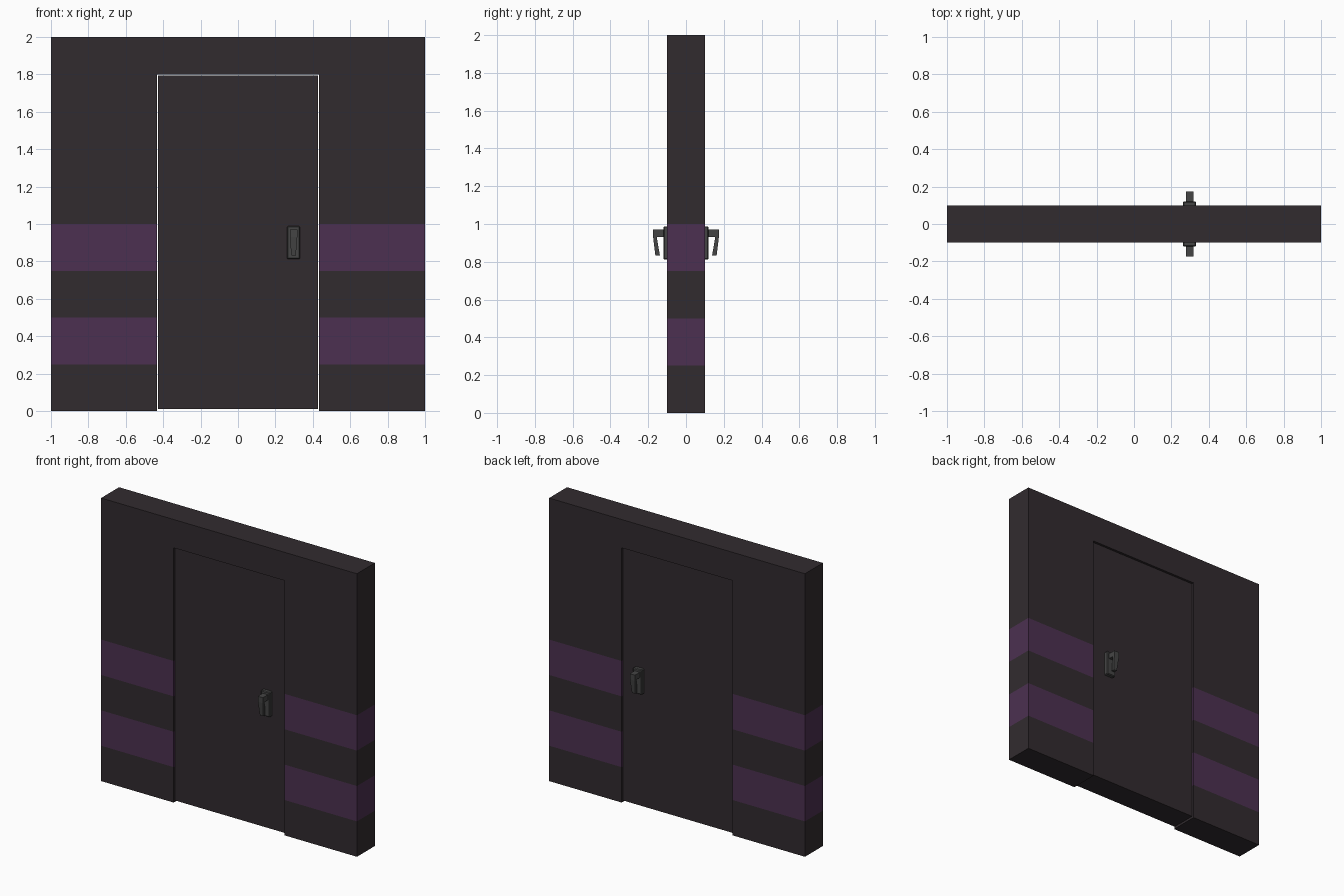
import bpy, bmesh
from mathutils import Vector

if "Cube" in bpy.data.objects:
    bpy.data.objects.remove(bpy.data.objects["Cube"])


def material(name, r, g, b):
    m = bpy.data.materials.new(name)
    m.diffuse_color = (r, g, b, 1)
    m.use_nodes = True
    m.node_tree.nodes["Principled BSDF"].inputs["Base Color"].default_value = m.diffuse_color
    return m


DARK = material("charcoal", 0.031, 0.024, 0.028)
PURPLE = material("purple", 0.072, 0.030, 0.082)
METAL = material("dark_metal", 0.06, 0.06, 0.06)


def finish(bm, name, *mats):
    bmesh.ops.recalc_face_normals(bm, faces=bm.faces)
    mesh = bpy.data.meshes.new(name)
    bm.to_mesh(mesh)
    bm.free()
    for m in mats:
        mesh.materials.append(m)
    ob = bpy.data.objects.new(name, mesh)
    bpy.context.collection.objects.link(ob)
    return ob


def extrude(points, offset):
    """Closed profile extruded along an offset vector."""
    bm = bmesh.new()
    face = bm.faces.new([bm.verts.new(p) for p in points])
    out = bmesh.ops.extrude_face_region(bm, geom=[face], use_keep_orig=True)
    verts = [e for e in out["geom"] if isinstance(e, bmesh.types.BMVert)]
    bmesh.ops.translate(bm, verts=verts, vec=offset)
    return bm


def box(name, lo, hi, mat, bevel=0):
    (x0, y0, z0), (x1, y1, z1) = lo, hi
    bm = extrude([(x0, y0, z0), (x1, y0, z0), (x1, y0, z1), (x0, y0, z1)],
                 Vector((0, y1 - y0, 0)))
    if bevel:
        bmesh.ops.bevel(bm, geom=bm.edges[:], offset=bevel, segments=1, affect='EDGES')
    return finish(bm, name, mat)


# Wall with doorway, cut into horizontal bands so the stripes wrap all sides
W = 0.433
outline = [(-1, 0), (-W, 0), (-W, 1.8), (W, 1.8), (W, 0), (1, 0), (1, 2), (-1, 2)]
wall = extrude([(x, -0.1, z) for x, z in outline], Vector((0, 0.2, 0)))
for z in (0.25, 0.5, 0.75, 1.0):
    geom = wall.verts[:] + wall.edges[:] + wall.faces[:]
    bmesh.ops.bisect_plane(wall, geom=geom, plane_co=(0, 0, z), plane_no=(0, 0, 1))
for f in wall.faces:
    z = f.calc_center_bounds().z
    f.material_index = int(0.25 < z < 0.5 or 0.75 < z < 1.0)
finish(wall, "wall", DARK, PURPLE)

# Door leaf, set back slightly from the wall faces
box("door", (-0.428, -0.09, 0.012), (0.428, 0.09, 1.795), DARK)

# Handle on each side: back plate and a hooked lever that tapers downward
CX = 0.297
hook = [(0.11, 0.97), (0.175, 0.97), (0.174, 0.93), (0.162, 0.832),
        (0.138, 0.832), (0.155, 0.932), (0.11, 0.932)]
for side, s in (("front", -1), ("back", 1)):
    ys = sorted((s * 0.088, s * 0.12))
    box(side + "_handle_plate", (CX - 0.035, ys[0], 0.812),
        (CX + 0.035, ys[1], 0.988), METAL, 0.005)
    bm = extrude([(CX - 0.02, s * y, z) for y, z in hook], Vector((0.04, 0, 0)))
    for v in bm.verts:
        if v.co.z < 0.9:
            v.co.x = CX + (v.co.x - CX) * 0.6
    finish(bm, side + "_handle_lever", METAL)
